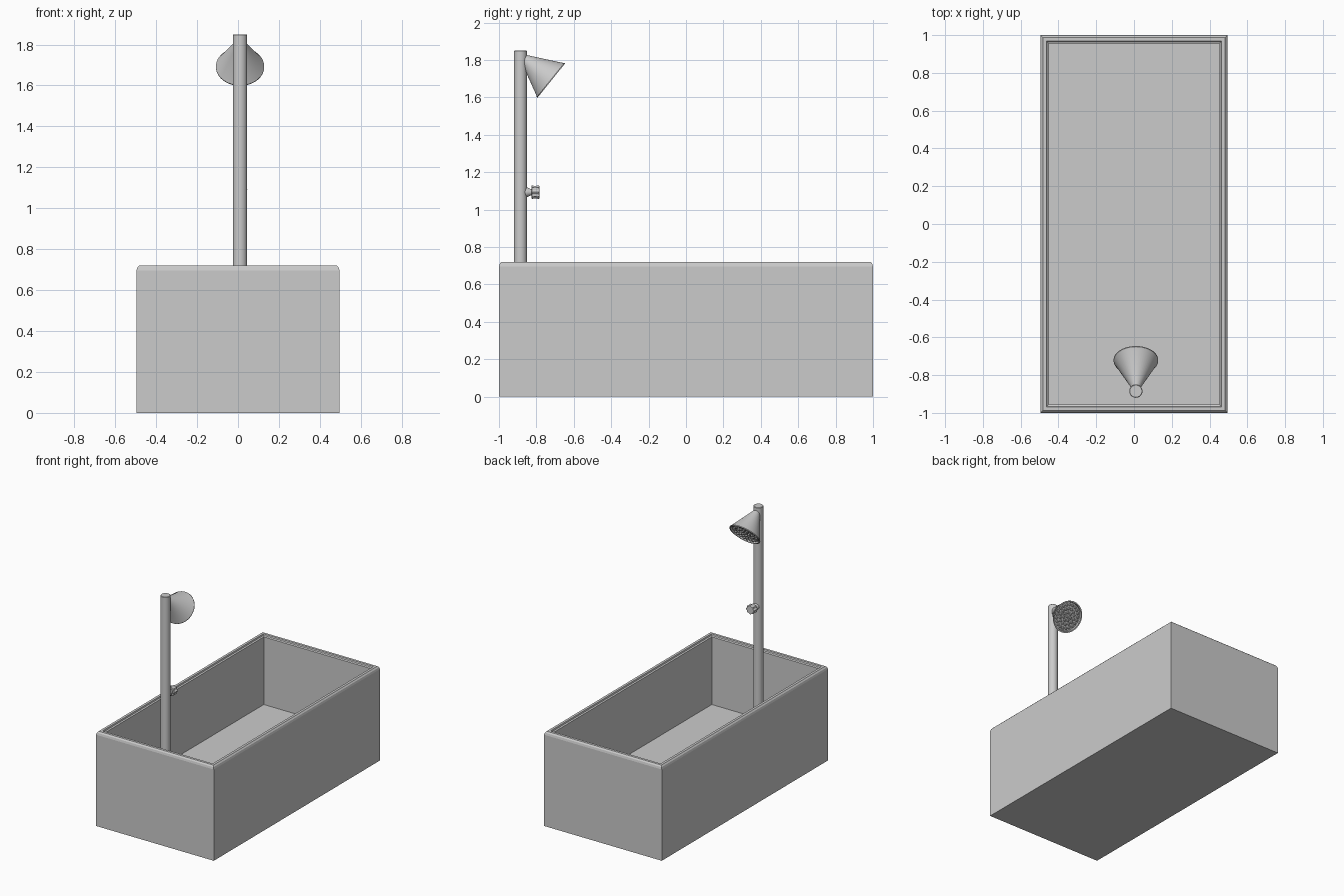
import bpy, bmesh, math
from mathutils import Vector

if "Cube" in bpy.data.objects:
    bpy.data.objects.remove(bpy.data.objects["Cube"])

PX, PY = 0.01, -0.885   # column axis


def finish(bm, name, smooth=True):
    bmesh.ops.recalc_face_normals(bm, faces=bm.faces[:])
    me = bpy.data.meshes.new(name)
    bm.to_mesh(me)
    bm.free()
    ob = bpy.data.objects.new(name, me)
    bpy.context.collection.objects.link(ob)
    if smooth:
        bpy.ops.object.select_all(action='DESELECT')
        ob.select_set(True)
        bpy.context.view_layer.objects.active = ob
        bpy.ops.object.shade_smooth_by_angle(angle=math.radians(35))
    return ob


def skin(bm, rings):
    """Bridge consecutive vertex rings and cap both ends."""
    loops = [[bm.verts.new(p) for p in r] for r in rings]
    n = len(loops[0])
    for a, b in zip(loops, loops[1:]):
        for i in range(n):
            j = (i + 1) % n
            bm.faces.new((a[i], a[j], b[j], b[i]))
    bm.faces.new(loops[0])
    bm.faces.new(loops[-1])


def lathe(bm, profile, origin, axis, n=32, wave=None):
    """Rings of (radius, distance along axis); wave(angle) scales the radius."""
    q = Vector(axis).to_track_quat('Z', 'Y')
    rings = []
    for r, d in profile:
        ring = []
        for i in range(n):
            a = 2 * math.pi * i / n
            k = r * (wave(a) if wave else 1)
            ring.append(Vector(origin) + q @ Vector((k * math.cos(a), k * math.sin(a), d)))
        rings.append(ring)
    skin(bm, rings)


# Tub: one rectangular shell, (inset, height) from outer base over the rim to the floor
tub_profile = [(0, 0), (0, 0.695), (0.004, 0.71), (0.013, 0.72), (0.032, 0.72),
               (0.035, 0.71), (0.045, 0.705), (0.045, 0.19)]
bm = bmesh.new()
skin(bm, [[(sx * (0.496 - d), sy * (1 - d), z)
           for sx, sy in ((-1, -1), (1, -1), (1, 1), (-1, 1))] for d, z in tub_profile])
finish(bm, "tub", smooth=False)

# Shower column standing on the tub floor
bm = bmesh.new()
lathe(bm, [(0.035, 0.19), (0.035, 1.847), (0.032, 1.85)], (PX, PY, 0), (0, 0, 1))
finish(bm, "column")

# Shower head: cone with a recessed face
axis = Vector((0, 0.78, -0.63)).normalized()
face = Vector((PX, -0.72, 1.69))
bm = bmesh.new()
lathe(bm, [(0.012, -0.21), (0.113, -0.01), (0.118, -0.005), (0.118, 0),
           (0.108, 0), (0.105, -0.012)], face, axis, 48)
finish(bm, "shower_head")

# Nozzles in concentric rings on the face
bm = bmesh.new()
q = axis.to_track_quat('Z', 'Y')
for r, count in ((0, 1), (0.03, 7), (0.058, 14), (0.087, 21)):
    for i in range(count):
        a = 2 * math.pi * i / count
        p = face + q @ Vector((r * math.cos(a), r * math.sin(a), 0))
        lathe(bm, [(0.010, -0.014), (0.009, -0.004), (0.006, -0.001),
                   (0.004, -0.001), (0.004, -0.008)], p, axis, 12)
finish(bm, "nozzles")

# Tap: stem and fluted handle
tap = (PX, PY, 1.093)
bm = bmesh.new()
lathe(bm, [(0.025, 0.02), (0.025, 0.038), (0.018, 0.052), (0.018, 0.066)], tap, (0, 1, 0))
finish(bm, "tap_stem")
bm = bmesh.new()
lathe(bm, [(0.030, 0.058), (0.034, 0.061), (0.032, 0.078), (0.034, 0.097), (0.031, 0.101)],
      tap, (0, 1, 0), 64, wave=lambda a: 0.95 + 0.10 * math.cos(8 * a))
finish(bm, "tap_handle")
